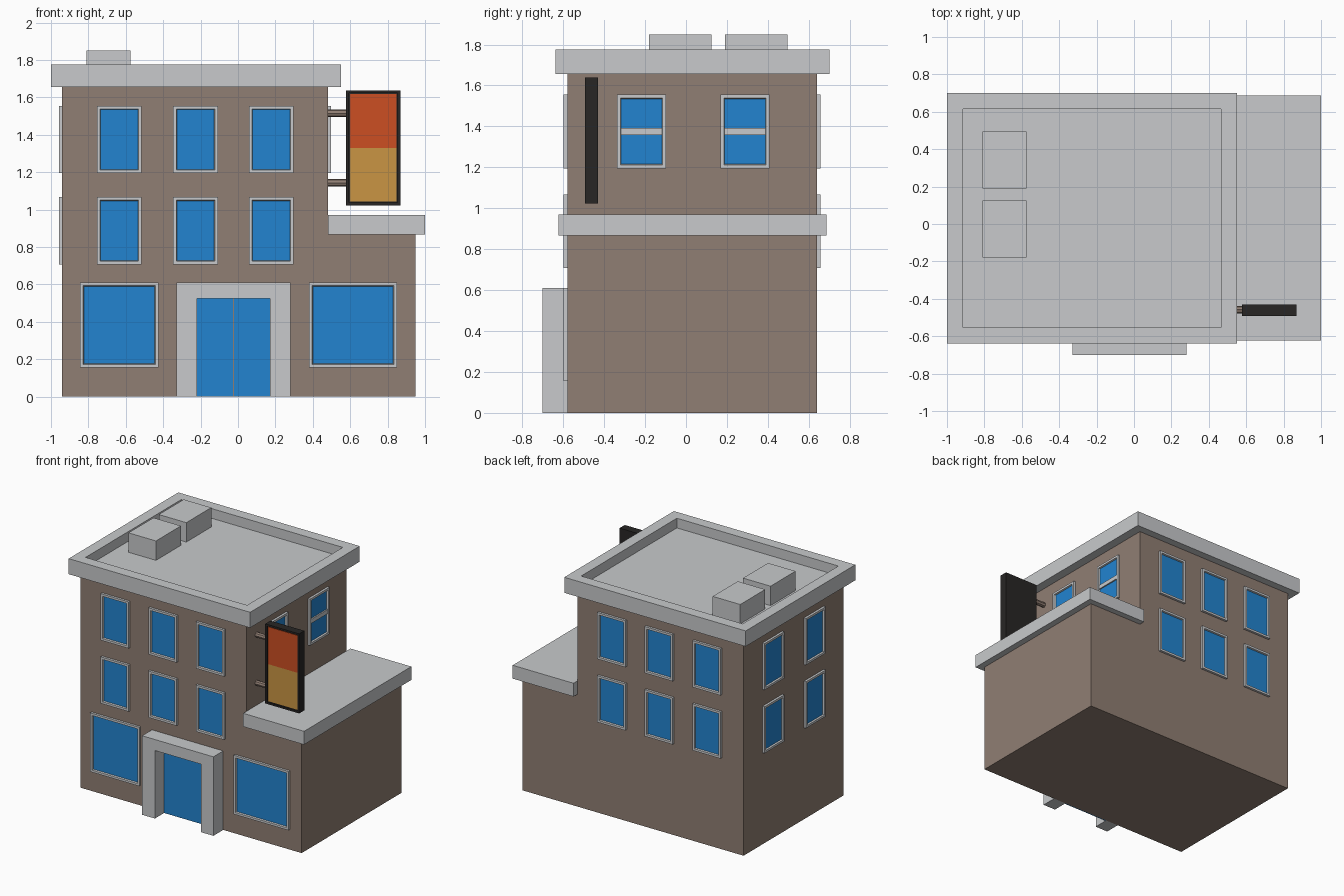
import bpy, bmesh, math
from mathutils import Vector

if "Cube" in bpy.data.objects:
    bpy.data.objects.remove(bpy.data.objects["Cube"])


def material(name, rgb):
    lin = [((c / 255 + 0.055) / 1.055) ** 2.4 for c in rgb]
    m = bpy.data.materials.new(name)
    m.diffuse_color = (*lin, 1)
    m.use_nodes = True
    m.node_tree.nodes["Principled BSDF"].inputs["Base Color"].default_value = m.diffuse_color
    return m


BRICK = material("brown wall", (144, 126, 115))
STONE = material("light grey trim", (200, 202, 204))
GLASS = material("blue glass", (34, 132, 208))
BLACK = material("sign black", (40, 38, 37))
ORANGE = material("sign orange", (204, 78, 34))
OCHRE = material("sign ochre", (202, 149, 68))


def finish(bm, name, *mats):
    bmesh.ops.recalc_face_normals(bm, faces=bm.faces)
    me = bpy.data.meshes.new(name)
    bm.to_mesh(me)
    bm.free()
    for m in mats:
        me.materials.append(m)
    ob = bpy.data.objects.new(name, me)
    bpy.context.collection.objects.link(ob)
    return ob


def box_bm(lo, hi):
    bm = bmesh.new()
    bmesh.ops.create_cube(bm, size=1)
    for v in bm.verts:
        v.co = [(l + h) / 2 + c * (h - l) for l, h, c in zip(lo, hi, v.co)]
    return bm


def box(name, lo, hi, mat):
    return finish(box_bm(lo, hi), name, mat)


def recessed_box(name, lo, hi, direction, rim, depth, mats, lip=0.0):
    """Box whose face along direction has a rim and a sunken middle."""
    bm = box_bm(lo, hi)
    bm.normal_update()
    face = max(bm.faces, key=lambda f: f.normal.dot(Vector(direction)))
    bmesh.ops.inset_region(bm, faces=[face], thickness=rim)
    if lip:
        bmesh.ops.inset_region(bm, faces=[face], thickness=lip, depth=-depth)
    else:
        made = bmesh.ops.extrude_discrete_faces(bm, faces=[face])["faces"]
        face = made[0]
        bmesh.ops.translate(bm, verts=face.verts, vec=Vector(direction) * -depth)
    face.material_index = len(mats) - 1
    return finish(bm, name, *mats)


def prism(name, outline, y0, y1, mat):
    """Extrude an x-z outline along y."""
    bm = bmesh.new()
    f = bm.faces.new([bm.verts.new((x, y0, z)) for x, z in outline])
    ext = bmesh.ops.extrude_face_region(bm, geom=[f])["geom"]
    verts = [g for g in ext if isinstance(g, bmesh.types.BMVert)]
    bmesh.ops.translate(bm, verts=verts, vec=(0, y1 - y0, 0))
    return finish(bm, name, mat)


def window(name, pos, turn, w, h, bar=False):
    """Framed window facing -y, turned about z, centred at pos on the wall."""
    parts = [recessed_box(name, (-w / 2, -0.018, -h / 2), (w / 2, 0.003, h / 2),
                          (0, -1, 0), 0.024, 0.012, (STONE, GLASS), 0.005)]
    if bar:
        parts.append(box(name + "_bar", (-w / 2 + 0.02, -0.016, -0.016),
                         (w / 2 - 0.02, -0.002, 0.016), STONE))
    for ob in parts:
        ob.location = pos
        ob.rotation_euler.z = math.radians(turn)


# Walls: tall block with a lower wing on the right
FRONT, BACK, LEFT, RIGHT = -0.58, 0.64, -0.94, 0.48
prism("building_walls", [(LEFT, 0), (0.95, 0), (0.95, 0.88), (RIGHT, 0.88),
                         (RIGHT, 1.67), (LEFT, 1.67)], FRONT, BACK, BRICK)

# Main roof with parapet, wing roof, rooftop units
recessed_box("main_roof", (-1, -0.638, 1.655), (0.55, 0.70, 1.775),
             (0, 0, 1), 0.12, 0.075, (STONE,))
box("wing_roof", (RIGHT, -0.622, 0.867), (1, 0.687, 0.97), STONE)
for i, y in enumerate((-0.18, 0.19)):
    box(f"roof_unit_{i}", (-0.81, y, 1.69), (-0.575, y + 0.305, 1.85), STONE)

# Upper floor windows on all sides
W, H = 0.24, 0.36
for row, z in enumerate((0.887, 1.375)):
    for col, x in enumerate((-0.635, -0.227, 0.178)):
        window(f"front_window_{row}{col}", (x, FRONT, z), 0, W, H)
        window(f"back_window_{row}{col}", (x, BACK, z), 180, W, H)
    for col, y in enumerate((-0.217, 0.288)):
        window(f"left_window_{row}{col}", (LEFT, y, z), -90, W, H)
        if row:
            window(f"right_window_{col}", (RIGHT, y, z), 90, W, H, True)

# Shop windows
window("shop_window_left", (-0.635, FRONT, 0.383), 0, 0.42, 0.455)
window("shop_window_right", (0.615, FRONT, 0.383), 0, 0.47, 0.455)

# Entrance surround and double door
prism("entrance_surround", [(-0.33, 0), (-0.22, 0), (-0.22, 0.525), (0.172, 0.525),
                            (0.172, 0), (0.28, 0), (0.28, 0.61), (-0.33, 0.61)],
      -0.70, FRONT, STONE)
for name, x0, x1 in (("left", -0.22, -0.026), ("right", -0.022, 0.172)):
    box(f"door_{name}", (x0, FRONT - 0.008, 0), (x1, FRONT, 0.525), GLASS)

# Hanging sign with two coloured panels and two brackets
recessed_box("sign_case", (0.578, -0.493, 1.023), (0.868, -0.43, 1.638),
             (0, -1, 0), 0.02, 0.012, (BLACK,))
for name, z0, z1, mat in (("lower", 1.043, 1.33, OCHRE), ("upper", 1.33, 1.618, ORANGE)):
    box(f"sign_panel_{name}", (0.598, -0.487, z0), (0.848, -0.48, z1), mat)
for i, z in enumerate((1.143, 1.515)):
    bm = bmesh.new()
    bmesh.ops.create_cone(bm, cap_ends=True, segments=8, radius1=0.02,
                          radius2=0.02, depth=0.12)
    rod = finish(bm, f"sign_bracket_{i}", BRICK)
    rod.rotation_euler.y = math.pi / 2
    rod.location = (0.53, -0.458, z)
